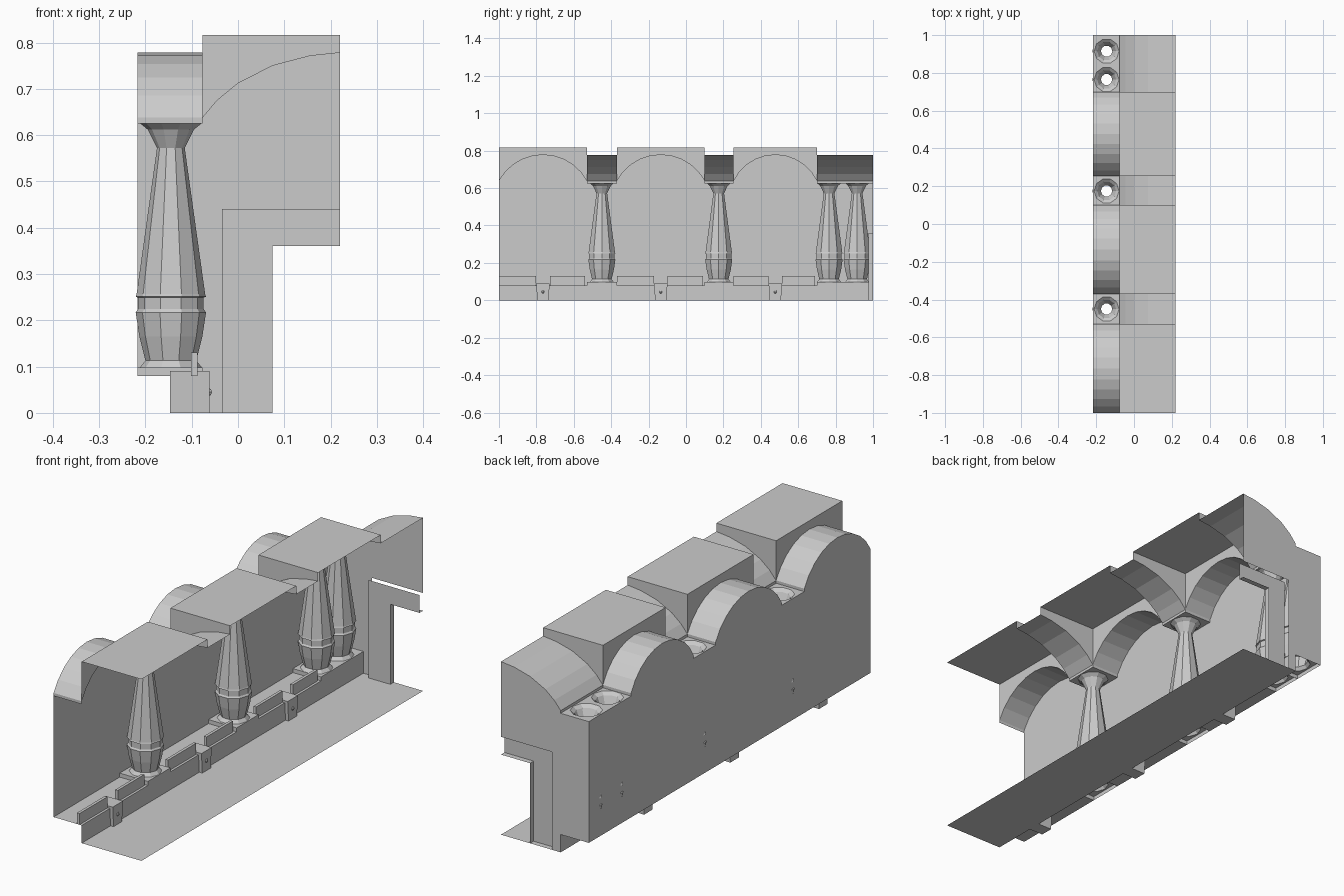
import bpy, bmesh, math

if "Cube" in bpy.data.objects:
    bpy.data.objects.remove(bpy.data.objects["Cube"])

XB, XV, XE = -0.217, -0.077, 0.22            # back wall, vault line, open edge
BAYS = [(-1, -0.53), (-0.37, 0.10), (0.255, 0.70)]
CELLS = [(-0.53, -0.37), (0.10, 0.255), (0.70, 0.845), (0.845, 1)]
COL_X, SPRING, TOP, LEDGE, PLINTH = -0.145, 0.625, 0.816, 0.08, 0.098
CURVE = [(XV, SPRING), (XV, 0.637), (-0.045, 0.675), (0, 0.712), (0.075, 0.75),
         (0.155, 0.771), (XE, 0.778)]


def make(name, faces):
    """Object from a list of polygons."""
    bm = bmesh.new()
    for f in faces:
        bm.faces.new([bm.verts.new(p) for p in f])
    bmesh.ops.remove_doubles(bm, verts=bm.verts, dist=1e-5)
    return finish(name, bm)


def finish(name, bm):
    me = bpy.data.meshes.new(name)
    bm.to_mesh(me)
    bm.free()
    ob = bpy.data.objects.new(name, me)
    bpy.context.collection.objects.link(ob)
    return ob


def box(name, x0, x1, y0, y1, z0, z1, taper=0):
    bm = bmesh.new()
    bmesh.ops.create_cube(bm, size=1)
    for v in bm.verts:
        t = taper if v.co.z < 0 else 0
        v.co = ((x0 + x1) / 2 + v.co.x * (x1 - x0),
                (y0 + y1) / 2 + v.co.y * (y1 - y0 - 2 * t),
                (z0 + z1) / 2 + v.co.z * (z1 - z0))
    return finish(name, bm)


def strip(a, b):
    """Quads between two equal point rows."""
    return [[a[i], b[i], b[i + 1], a[i + 1]] for i in range(len(a) - 1)]


def plate_with_hole(name, y0, y1, z, cy, r, sides=10):
    """Flat rectangle with a round opening."""
    bm = bmesh.new()
    rect = [(XB, y0, z), (XV, y0, z), (XV, y1, z), (XB, y1, z)]
    ring = [(COL_X + r * math.cos(math.tau * i / sides),
             cy + r * math.sin(math.tau * i / sides), z) for i in range(sides)]
    for loop in (rect, ring):
        vs = [bm.verts.new(p) for p in loop]
        for i in range(len(vs)):
            bm.edges.new((vs[i - 1], vs[i]))
    bmesh.ops.triangle_fill(bm, edges=bm.edges[:], use_beauty=True, normal=(0, 0, 1))
    return finish(name, bm)


def arch(y0, y1, n=10):
    """Segmental arch outline in (y, z)."""
    half, rise, base = (y1 - y0) / 2, 0.14, 0.638
    R = (half ** 2 + rise ** 2) / (2 * rise)
    a = math.asin(half / R)
    pts = [((y0 + y1) / 2 + R * math.sin(a * (2 * i / n - 1)),
            base + rise - R + R * math.cos(a * (2 * i / n - 1))) for i in range(n + 1)]
    return [(y0, SPRING)] + pts + [(y1, SPRING)]


# back wall following the arches
outline = [(-1, LEDGE)]
for b in BAYS:
    outline += arch(*b)
outline += [(1, SPRING), (1, LEDGE)]
make("back_wall", [[(XB, y, z) for y, z in outline]])

for y0, y1 in BAYS:
    pts = arch(y0, y1)
    mid = (y0 + y1) / 2
    # barrel vault, tympanum and raised flat ceiling with its sides
    make("arch_vault", strip([(XB, y, z) for y, z in pts], [(XV, y, z) for y, z in pts]))
    ceiling = [[(XV, y0, TOP), (XE, y0, TOP), (XE, y1, TOP), (XV, y1, TOP)],
               [(XV, y, z) for y, z in pts] + [(XV, y1, TOP), (XV, y0, TOP)]]
    for y in (y0, y1):
        if y > -1:
            ceiling.append([(x, y, z) for x, z in CURVE] + [(XE, y, TOP), (XV, y, TOP)])
    make("raised_ceiling", ceiling)
    # ledge, low rails and bracket
    make("ledge", [[(XB, y0, LEDGE), (XV, y0, LEDGE), (XV, y1, LEDGE), (XB, y1, LEDGE)]])
    box("rail_left", -0.101, -0.088, y0, mid - 0.037, LEDGE, 0.13)
    box("rail_right", -0.101, -0.088, mid + 0.037, y1 - 0.01, LEDGE, 0.13)
    box("bracket", -0.147, -0.062, mid - 0.036, mid + 0.036, 0, 0.09, 0.006)
    bm = bmesh.new()
    bmesh.ops.create_uvsphere(bm, u_segments=6, v_segments=4, radius=0.009)
    finish("bracket_stud", bm).location = (-0.064, mid, 0.045)

# quarter vaults over the column strips
for y0, y1 in [(-0.53, -0.37), (0.10, 0.255), (0.70, 1)]:
    make("cross_vault", strip([(x, y0, z) for x, z in CURVE], [(x, y1, z) for x, z in CURVE]))

# turned columns, open at both ends
PROFILE = [(0.067, 0.098), (0.055, 0.113), (0.068, 0.165), (0.076, 0.217), (0.071, 0.224),
           (0.071, 0.249), (0.076, 0.251), (0.074, 0.257), (0.03, 0.572), (0.05, 0.612),
           (0.066, SPRING)]
N = 10
for (y0, y1), cy in zip(CELLS, (-0.45, 0.175, 0.765, 0.915)):
    rings = [[(COL_X + r * math.cos(math.tau * i / N), cy + r * math.sin(math.tau * i / N), z)
              for i in range(N + 1)] for r, z in PROFILE]
    make("column", [f for a, b in zip(rings, rings[1:]) for f in strip(b, a)])
    plate_with_hole("column_cap", y0, y1, SPRING, cy, 0.066)
    plate_with_hole("column_plinth_top", y0, y1, PLINTH, cy, 0.066)
    rim = [(XB, y0), (XV, y0), (XV, y1), (XB, y1), (XB, y0)]
    make("column_plinth_side", strip([(x, y, LEDGE) for x, y in rim],
                                     [(x, y, PLINTH) for x, y in rim]))

# floor and curb
make("floor", [[(XV, -1, 0), (XE, -1, 0), (XE, 1, 0), (XV, 1, 0)]])
make("curb", [[(XV, -1, 0), (XV, 1, 0), (XV, 1, LEDGE), (XV, -1, LEDGE)]])

# end wall with doorway
make("end_wall", [[(x, 1, z) for x, z in
     [(XB, LEDGE), (XV, LEDGE), (XV, 0), (-0.035, 0), (-0.035, 0.44), (XE, 0.44)]
     + CURVE[::-1] + [(XB, SPRING)]]])
# recessed door trim and its inner return
inner = [(0.075, 0), (0.075, 0.36), (XE, 0.36)]
outer = [(-0.035, 0), (-0.035, 0.44), (XE, 0.44)]
make("door_trim", strip([(x, 0.975, z) for x, z in inner], [(x, 0.975, z) for x, z in outer])
     + strip([(x, 0.975, z) for x, z in inner], [(x, 1, z) for x, z in inner]))
